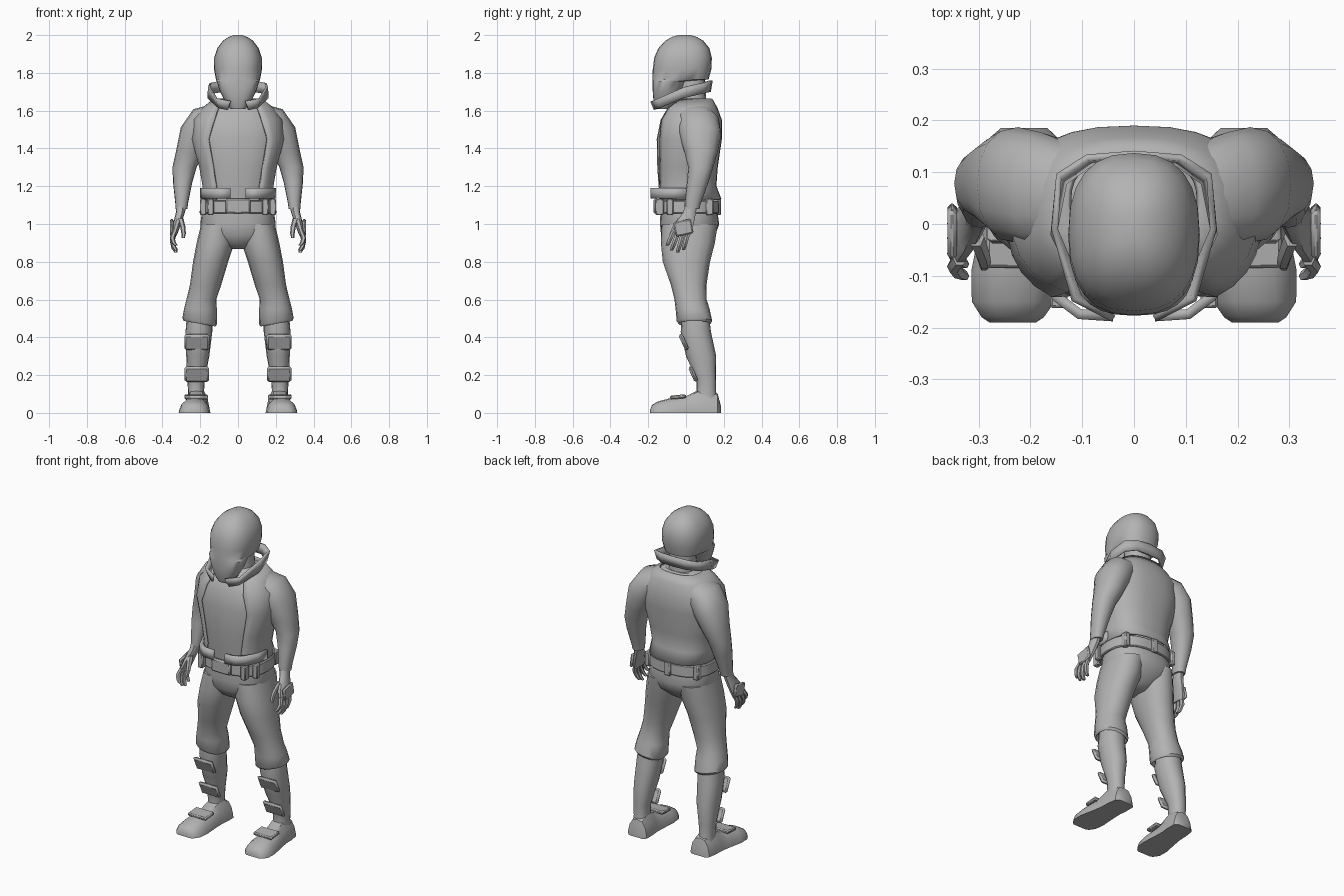
import bpy, bmesh, math
from mathutils import Vector, Matrix

grey = bpy.data.materials.new("plain grey")
grey.diffuse_color = (0.45, 0.45, 0.45, 1)


def finish(name, bm, mirror=False, thick=0):
    bmesh.ops.remove_doubles(bm, verts=bm.verts, dist=0.0001)
    bmesh.ops.recalc_face_normals(bm, faces=bm.faces)
    me = bpy.data.meshes.new(name)
    bm.to_mesh(me)
    bm.free()
    me.materials.append(grey)
    ob = bpy.data.objects.new(name, me)
    bpy.context.collection.objects.link(ob)
    if mirror:
        ob.modifiers.new("mirror", 'MIRROR').use_clip = True
    if thick:
        m = ob.modifiers.new("thickness", 'SOLIDIFY')
        m.thickness, m.offset = thick, 0
    return ob


def loft(name, rings, closed=True, mirror=False, thick=0, bm=None):
    """Skin a list of equal-length point rings; closed rings get end caps."""
    own = bm is None
    bm = bm or bmesh.new()
    vs = [[bm.verts.new(p) for p in r] for r in rings]
    n = len(rings[0])
    for a, b in zip(vs, vs[1:]):
        for i in range(n if closed else n - 1):
            j = (i + 1) % n
            bm.faces.new((a[i], a[j], b[j], b[i]))
    if closed:
        bm.faces.new(vs[0])
        bm.faces.new(vs[-1])
    if own:
        return finish(name, bm, mirror, thick)


def power(v, p):
    return math.copysign(abs(v) ** p, v)


def oval(cx, cy, cz, rx, ry, tilt=0, n=16, p=0.9):
    """Rounded ring around a centre; tilt lifts its outer (+x) side, in degrees."""
    t = math.radians(tilt)
    out = []
    for i in range(n):
        a = 2 * math.pi * i / n
        dx, dy = rx * power(math.cos(a), p), ry * power(math.sin(a), p)
        out.append((cx + dx * math.cos(t), cy + dy, cz + dx * math.sin(t)))
    return out


def band(z, front, back, half, n=24, p=0.82):
    """Ring centred on x = 0 given its front, back and half width."""
    return oval(0, (front + back) / 2, z, half, (back - front) / 2, 0, n, p)


def open_band(z, front, back, half, gap, n=25, p=0.8):
    """Like band, but open at the front by gap on each side."""
    a0 = math.acos((gap / half) ** (1 / p))
    cy, ry = (front + back) / 2, (back - front) / 2
    angs = [-a0 + (math.pi + 2 * a0) * i / (n - 1) for i in range(n)]
    return [(half * power(math.cos(a), p), cy + ry * power(math.sin(a), p), z) for a in angs]


def plate(name, items, mirror=True, bevel=0.007):
    """Rounded boxes: (centre, size, rotation about x in degrees)."""
    bm = bmesh.new()
    for c, s, rx in items:
        m = Matrix.Translation(c) @ Matrix.Rotation(math.radians(rx), 4, 'X') @ Matrix.Diagonal((*s, 1))
        new = bmesh.ops.create_cube(bm, size=1, matrix=m)['verts']
        edges = list({e for v in new for e in v.link_edges})
        bmesh.ops.bevel(bm, geom=edges, offset=bevel, segments=1, affect='EDGES')
    return finish(name, bm, mirror)


# Helmet: full dome, stepping in below the back edge to a narrow chin
loft("helmet", [band(*r) for r in [
    (1.61, -.158, -.08, .04), (1.65, -.172, -.05, .07), (1.70, -.176, -.02, .095),
    (1.755, -.177, .0, .113), (1.765, -.177, .12, .117), (1.82, -.176, .134, .127),
    (1.88, -.168, .137, .126), (1.93, -.147, .124, .11), (1.97, -.11, .092, .08),
    (1.99, -.075, .058, .05), (2.0, -.04, .025, .022)]])
loft("neck", [oval(0, .03, z, r, r) for z, r in [(1.55, .09), (1.68, .075), (1.80, .07)]])

# Undershirt seen through the open jacket
loft("undershirt", [band(*r) for r in [
    (1.09, -.135, .15, .17), (1.20, -.145, .14, .172), (1.30, -.152, .145, .19),
    (1.45, -.155, .165, .225), (1.55, -.135, .165, .215), (1.61, -.10, .14, .17),
    (1.66, -.04, .11, .10)]])

# Jacket, open at the front, with two tabs along the hem
loft("jacket", [open_band(*r) for r in [
    (1.13, -.16, .182, .187, .115), (1.20, -.156, .155, .182, .115),
    (1.30, -.160, .162, .20, .13), (1.45, -.162, .184, .24, .155),
    (1.55, -.142, .184, .232, .125), (1.61, -.107, .162, .185, .105),
    (1.66, -.05, .135, .125, .09)]], closed=False, thick=0.012)
tab = [(.04, -.178), (.105, -.174), (.15, -.14), (.182, -.07), (.19, .0)]
loft("hem_tab", [[(x, y, z) for x, y in tab] for z in (1.135, 1.19)],
     closed=False, mirror=True, thick=0.02)

# Collar standing up around the neck, higher at the back
low = [(.055, -.165, 1.605), (.10, -.135, 1.615), (.155, -.02, 1.665),
       (.135, .08, 1.69), (.08, .12, 1.70), (0, .125, 1.70)]
high = [(.04, -.183, 1.65), (.115, -.145, 1.665), (.153, -.01, 1.725),
        (.145, .093, 1.747), (.09, .128, 1.758), (0, .135, 1.76)]
loft("collar", [low, high], closed=False, mirror=True, thick=0.013)

# Sleeves
loft("sleeve", [oval(*r) for r in [
    (.11, .05, 1.565, .075, .10, 70), (.18, .065, 1.54, .088, .112, 50),
    (.224, .075, 1.475, .087, .112, 25), (.255, .08, 1.38, .073, .088, 8),
    (.283, .078, 1.30, .064, .066), (.293, .062, 1.22, .051, .057),
    (.298, .036, 1.11, .034, .043), (.299, .032, 1.08, .031, .039)]], mirror=True)

# Gloves: palm, four curled fingers and a thumb
bm = bmesh.new()
loft("", [oval(*r, n=10) for r in [
    (.30, .028, 1.10, .027, .033, 0), (.305, .018, 1.06, .024, .036, 0),
    (.320, -.005, 1.01, .022, .05, 0), (.335, -.022, .96, .019, .054, 0),
    (.338, -.026, .94, .014, .05, 0)]], bm=bm)
for root, tip, end in [(-.067, -.10, .885), (-.04, -.077, .86), (-.013, -.045, .848), (.013, -.014, .862)]:
    loft("", [oval(x, root + (tip - root) * t, .96 + (end - .96) * t, r, r * 1.05, 0, 6)
              for t, x, r in [(0, .336, .013), (.45, .348, .013), (.8, .340, .012), (1, .327, .009)]], bm=bm)
loft("", [oval(*r, 0, 6) for r in [
    (.305, -.025, 1.03, .016, .02), (.292, -.058, .985, .014, .016),
    (.288, -.075, .95, .012, .013), (.29, -.082, .925, .008, .009)]], bm=bm)
finish("glove", bm, True)
plate("hand_plate", [((.351, -.014, .98), (.018, .095, .078), 12)])

# Belt with buckle and loops
loft("belt", [band(*r) for r in [
    (1.055, -.155, .172, .198), (1.06, -.16, .177, .203),
    (1.12, -.158, .175, .20), (1.125, -.153, .17, .195)]])
plate("buckle", [((0, -.160, 1.095), (.13, .024, .08), 0)], False, .008)
plate("back_belt_loop", [((0, .176, 1.09), (.04, .018, .085), 0)], False, .005)
plate("belt_loop", [((.145, -.140, 1.09), (.034, .045, .086), 0),
                    ((.185, -.085, 1.09), (.034, .035, .086), 0),
                    ((.165, .125, 1.09), (.034, .04, .086), 0)], True, .005)

# Trousers: hips plus legs ending in a loose cuff
loft("trouser_hips", [band(*r) for r in [
    (.868, -.06, .07, .045), (.89, -.10, .10, .09), (.94, -.132, .155, .175),
    (1.0, -.138, .176, .20), (1.07, -.135, .165, .19)]])
loft("trouser_leg", [oval(*r) for r in [
    (.105, .02, 1.0, .09, .148), (.119, .01, .9, .10, .143), (.145, .002, .8, .093, .125),
    (.171, .014, .68, .083, .095), (.194, .024, .60, .079, .085), (.199, .035, .55, .087, .09),
    (.203, .045, .485, .093, .094, 10), (.203, .045, .472, .085, .085, 10),
    (.203, .045, .50, .07, .075, 10)]], mirror=True)

# Boots: shaft and foot
loft("boot_shaft", [oval(*r) for r in [
    (.203, .05, .53, .066, .07), (.207, .052, .43, .071, .08), (.213, .08, .30, .061, .08),
    (.222, .107, .18, .047, .052), (.222, .108, .11, .042, .052), (.222, .11, .05, .05, .06)]],
    mirror=True)
shape = [(-1, 0), (-.97, .2), (-.82, .6), (-.5, .93), (0, 1), (.5, .93), (.82, .6), (.97, .2), (1, 0)]
loft("boot_foot", [[(cx + w * u, y, h * v) for u, v in shape] for y, cx, w, h in [
    (.185, .212, .045, .035), (.168, .213, .064, .10), (.11, .217, .068, .13), (.06, .22, .066, .118),
    (0, .224, .072, .088), (-.09, .23, .084, .076), (-.15, .233, .08, .06),
    (-.18, .234, .06, .042), (-.19, .234, .045, .015)]], mirror=True)

# Strap plates on shin and instep
plate("shin_plate", [((.218, -.012, .375), (.132, .022, .092), 25),
                     ((.218, .038, .205), (.13, .022, .088), 25)], True, .01)
plate("instep_plate", [((.222, -.042, .085), (.125, .085, .02), 5)], True, .006)

# Smooth shading with crisp edges
for ob in bpy.data.objects:
    ob.select_set(True)
    bpy.context.view_layer.objects.active = ob
bpy.ops.object.shade_smooth_by_angle(angle=math.radians(42))
